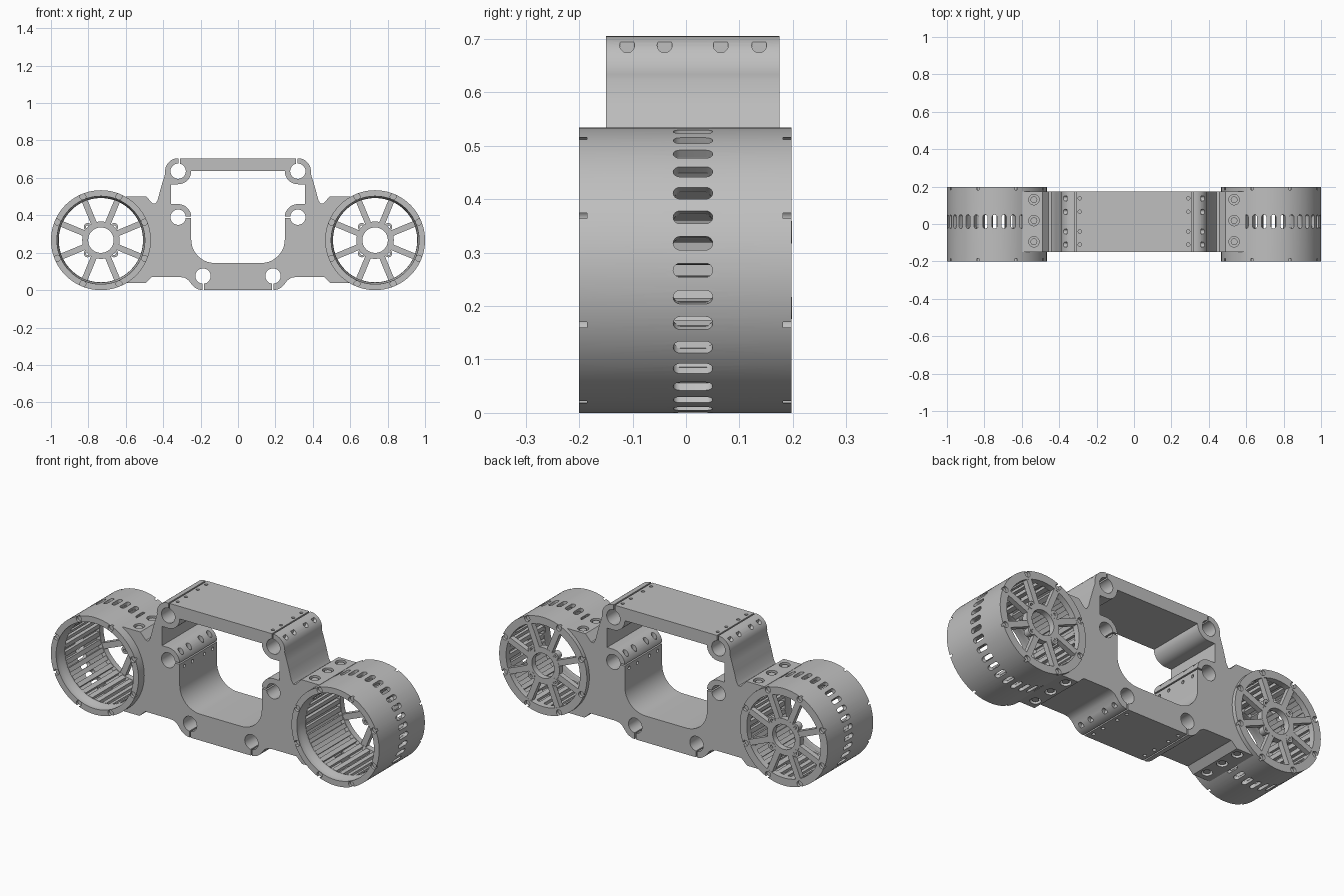
import bpy, bmesh
from math import sin, cos, radians, pi
from mathutils import Matrix, Vector

if "Cube" in bpy.data.objects:
    bpy.data.objects.remove(bpy.data.objects["Cube"])

grey = bpy.data.materials.new("machined grey")
grey.use_nodes = True
COLOUR = (0.52, 0.52, 0.52, 1)
grey.diffuse_color = COLOUR
grey.node_tree.nodes["Principled BSDF"].inputs["Base Color"].default_value = COLOUR

FRONT, BACK = -0.15, 0.175       # frame depth
HX, HZ, HR = 0.733, 0.267, 0.267  # housing axis and radius
STEP = 360 / 33                  # spacing of cooling slots
BOLT_Y = (-0.11, -0.04, 0.065, 0.137)


def arc(cx, cz, r, a0, a1, n=12):
    angles = [radians(a0 + (a1 - a0) * i / n) for i in range(n + 1)]
    return [(cx + r * cos(a), cz + r * sin(a)) for a in angles]


def mirrored(half):
    return half + [(-x, z) for x, z in reversed(half)]


def rect(x0, x1, z0, z1):
    return [(x0, z0), (x1, z0), (x1, z1), (x0, z1)]


def prism(bm, pts, y0, y1, matrix=Matrix()):
    rings = [[bm.verts.new(matrix @ Vector((x, y, z))) for x, z in pts] for y in (y0, y1)]
    bm.faces.new(rings[0])
    bm.faces.new(rings[1])
    n = len(pts)
    for i in range(n):
        j = (i + 1) % n
        bm.faces.new((rings[0][i], rings[0][j], rings[1][j], rings[1][i]))


def rod(bm, p, q, r, segments=20):
    p, q = Vector(p), Vector(q)
    turn = (q - p).to_track_quat('Z', 'Y').to_matrix().to_4x4()
    bmesh.ops.create_cone(bm, cap_ends=True, segments=segments, radius1=r, radius2=r,
                          depth=(q - p).length, matrix=Matrix.Translation((p + q) / 2) @ turn)


def lathe(bm, profile, cx, cz, n=128):
    # closed (radius, y) profile spun round a y axis
    rings = [[bm.verts.new((cx + r * cos(2 * pi * i / n), y, cz + r * sin(2 * pi * i / n)))
              for r, y in profile] for i in range(n)]
    m = len(profile)
    for i in range(n):
        a, b = rings[i], rings[(i + 1) % n]
        for k in range(m):
            l = (k + 1) % m
            bm.faces.new((a[k], a[l], b[l], b[k]))


def radial(side, degrees):
    # local x = tangent, y = outward, z = along the housing axis
    a = radians(degrees if side > 0 else 180 - degrees)
    turn = Matrix(((-sin(a), cos(a), 0), (0, 0, 1), (cos(a), sin(a), 0))).to_4x4()
    return Matrix.Translation((side * HX, 0, HZ)) @ turn


def finish(bm, name, smooth=True):
    bmesh.ops.recalc_face_normals(bm, faces=bm.faces)
    mesh = bpy.data.meshes.new(name)
    bm.to_mesh(mesh)
    bm.free()
    mesh.materials.append(grey)
    obj = bpy.data.objects.new(name, mesh)
    bpy.context.collection.objects.link(obj)
    if smooth:
        smooth_by_angle(obj)
    return obj


def smooth_by_angle(obj):
    bpy.ops.object.select_all(action='DESELECT')
    obj.select_set(True)
    bpy.context.view_layer.objects.active = obj
    bpy.ops.object.shade_smooth_by_angle(angle=radians(30))


def cut(obj, bm):
    # subtract the cutter, apply, and drop it
    tool = finish(bm, "cutter", False)
    tool.hide_render = True
    mod = obj.modifiers.new("cut", 'BOOLEAN')
    mod.operation, mod.solver, mod.object = 'DIFFERENCE', 'EXACT', tool
    bpy.context.view_layer.objects.active = obj
    bpy.ops.object.modifier_apply(modifier=mod.name)
    bpy.data.objects.remove(tool)


# central frame outline
outline = (arc(0.187, 0.075, 0.075, -90, -35)
           + [(0.265, 0.053), (0.285, 0.066), (0.31, 0.07), (0.46, 0.07), (0.495, 0.037),
              (0.6, 0.037), (0.6, 0.5), (0.49, 0.5), (0.456, 0.463), (0.442, 0.462),
              (0.43, 0.48), (0.417, 0.53), (0.404, 0.575)]
           + arc(0.32, 0.635, 0.07, -10, 90))
bm = bmesh.new()
prism(bm, mirrored(outline), FRONT, BACK)
frame = finish(bm, "frame", False)

# central window and housing seats
window = (arc(0.125, 0.27, 0.125, -90, 0) + arc(0.32, 0.39, 0.07, 180, 90)
          + [(0.358, 0.46), (0.358, 0.566)] + arc(0.32, 0.636, 0.07, 270, 180))
bm = bmesh.new()
prism(bm, mirrored(window), -0.3, 0.3)
for s in (-1, 1):
    rod(bm, (s * HX, -0.3, HZ), (s * HX, 0.3, HZ), 0.255, 96)
cut(frame, bm)

# tube clamp bores, then their slits
bm = bmesh.new()
slits = bmesh.new()
for s in (-1, 1):
    for x, z in ((0.32, 0.636), (0.32, 0.39), (0.187, 0.075)):
        rod(bm, (s * x, -0.3, z), (s * x, 0.3, z), 0.041, 40)
    for x0, x1, z0, z1 in ((0.311, 0.319, 0.65, 0.75), (0.23, 0.3, 0.386, 0.394),
                           (0.183, 0.191, -0.05, 0.06)):
        prism(slits, rect(s * x0, s * x1, z0, z1), -0.3, 0.3)
cut(frame, bm)
cut(frame, slits)

# clamp screw counterbores, nut holes and flange screw pockets
bm = bmesh.new()
heads = bmesh.new()
for s in (-1, 1):
    for y in BOLT_Y:
        rod(bm, (s * 0.358, y, 0.688), (s * 0.45, y, 0.688), 0.014)
        rod(bm, (s * 0.29, y, 0.68), (s * 0.29, y, 0.75), 0.009)
        rod(bm, (s * 0.272, y, 0.415), (s * 0.272, y, 0.5), 0.014)
        rod(bm, (s * 0.23, y, 0.362), (s * 0.27, y, 0.362), 0.009)
        rod(bm, (s * 0.228, y, 0.018), (s * 0.3, y, 0.018), 0.014)
        rod(bm, (s * 0.16, y, -0.05), (s * 0.16, y, 0.025), 0.009)
    for y in (-0.095, 0.018, 0.13):
        for z, d in ((0.5, 1), (0.037, -1)):
            rod(bm, (s * 0.535, y, z - d * 0.025), (s * 0.535, y, z + d * 0.1), 0.028)
            rod(heads, (s * 0.535, y, z - d * 0.03), (s * 0.535, y, z - d * 0.006), 0.018)
cut(frame, bm)
smooth_by_angle(frame)
finish(heads, "flange_screws")

# round housings at each end
barrel = [(HR, -0.2), (HR, 0.197), (0.225, 0.197), (0.225, 0.165), (0.245, 0.16),
          (0.245, -0.13), (0.226, -0.135), (0.226, -0.15), (0.235, -0.17), (0.235, -0.2)]
slot = arc(0, 0.037, 0.013, 0, 180, 8) + arc(0, -0.011, 0.013, 180, 360, 8)
for s, label in ((1, "left"), (-1, "right")):
    bm = bmesh.new()
    lathe(bm, barrel, s * HX, HZ)
    housing = finish(bm, label + "_housing", False)

    # cooling slots and rim screw recesses
    bm = bmesh.new()
    for k in range(-11, 12):
        prism(bm, slot, 0.235, 0.3, radial(s, k * STEP))
    for k in range(8):
        spot = radial(s, 22.5 + 45 * k)
        for y0, y1 in ((-0.25, -0.185), (0.182, 0.25)):
            rod(bm, spot @ Vector((0, 0.252, y0)), spot @ Vector((0, 0.252, y1)), 0.016)
    cut(housing, bm)
    smooth_by_angle(housing)

    # inner ribs between the slots
    bm = bmesh.new()
    for k in range(33):
        prism(bm, rect(-0.012, 0.012, -0.133, 0.163), 0.226, 0.25, radial(s, (k + 0.5) * STEP))
    finish(bm, label + "_ribs", False)

    # back spokes
    bm = bmesh.new()
    for k in range(8):
        prism(bm, rect(-0.016, 0.016, 0.167, 0.196), 0.085, 0.232, radial(s, 22.5 + 45 * k))
    finish(bm, label + "_spokes", False)

    # hub with four mounting lugs
    bm = bmesh.new()
    lathe(bm, [(0.1, 0.165), (0.1, 0.197), (0.068, 0.197), (0.068, 0.165)], s * HX, HZ, 64)
    for k in range(4):
        c = radial(s, 45 + 90 * k) @ Vector((0, 0.1, 0))
        lathe(bm, [(0.021, 0.164), (0.021, 0.198), (0.009, 0.198), (0.009, 0.164)], c.x, c.z, 20)
    finish(bm, label + "_hub")
